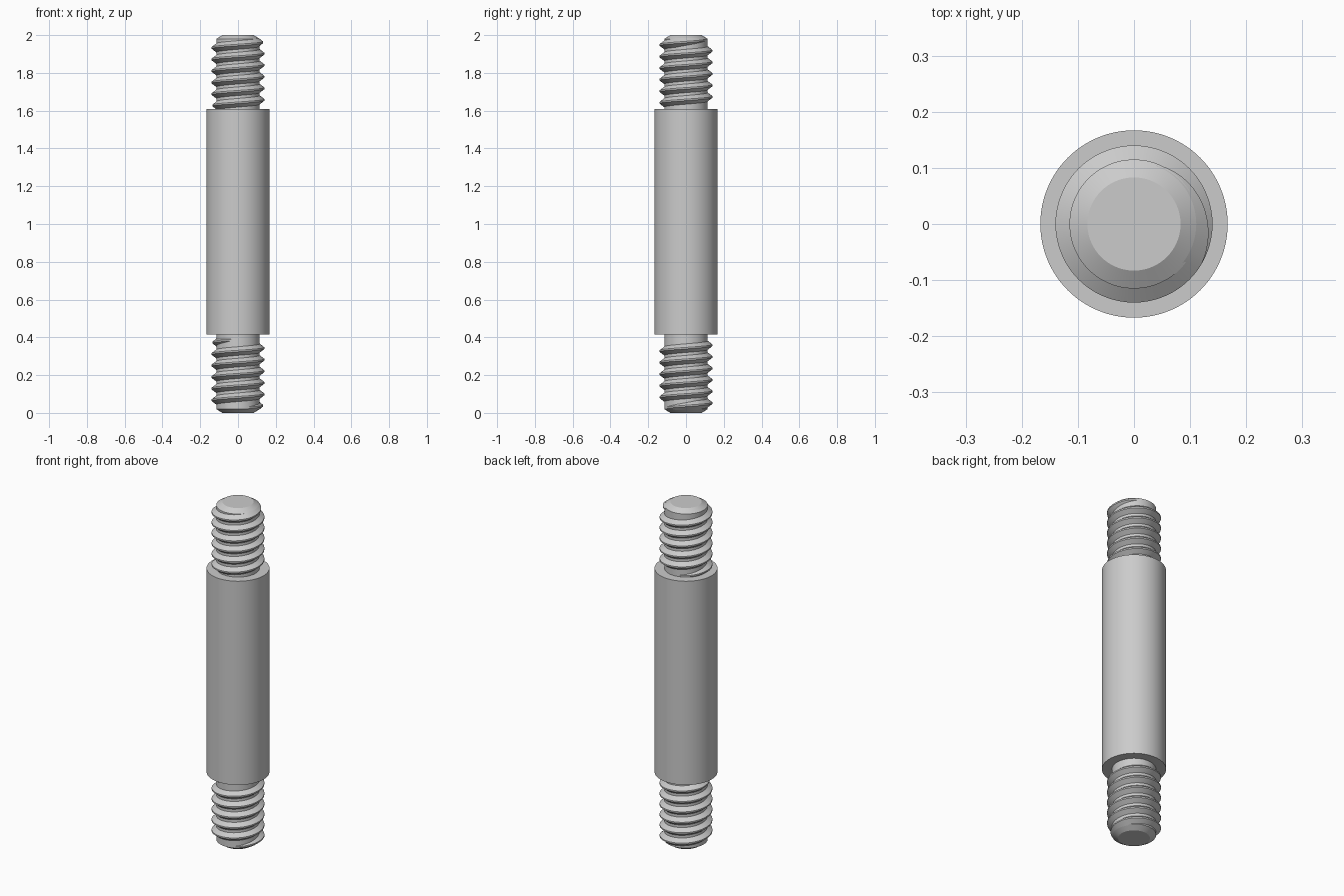
import bpy, bmesh, math

cube = bpy.data.objects.get("Cube")
if cube:
    bpy.data.objects.remove(cube, do_unlink=True)

HEIGHT = 2.0
CORE_R, TIP_R, CREST_R, SLEEVE_R = 0.115, 0.083, 0.14, 0.167
SLEEVE_Z = (0.415, 1.61)
SIDES = 96

steel = bpy.data.materials.new("steel grey")
steel.use_nodes = True
colour = (0.6, 0.6, 0.6, 1)
steel.diffuse_color = colour
steel.node_tree.nodes["Principled BSDF"].inputs["Base Color"].default_value = colour


def finish(name, bm):
    """Turn a bmesh into a smooth-shaded object with sharp edges kept."""
    bmesh.ops.recalc_face_normals(bm, faces=bm.faces)
    mesh = bpy.data.meshes.new(name)
    bm.to_mesh(mesh)
    bm.free()
    mesh.materials.append(steel)
    obj = bpy.data.objects.new(name, mesh)
    bpy.context.collection.objects.link(obj)
    bpy.ops.object.select_all(action="DESELECT")
    obj.select_set(True)
    bpy.context.view_layer.objects.active = obj
    bpy.ops.object.shade_smooth_by_angle(angle=math.radians(30))
    return obj


def bridge(bm, a, b):
    for i in range(len(a)):
        j = (i + 1) % len(a)
        bm.faces.new((a[i], a[j], b[j], b[i]))


def lathe(name, profile):
    """Solid of revolution from (radius, height) pairs."""
    bm = bmesh.new()
    rings = []
    for r, z in profile:
        angles = [math.tau * i / SIDES for i in range(SIDES)]
        rings.append([bm.verts.new((r * math.cos(a), r * math.sin(a), z)) for a in angles])
    for lower, upper in zip(rings, rings[1:]):
        bridge(bm, lower, upper)
    bm.faces.new(rings[0])
    bm.faces.new(rings[-1])
    return finish(name, bm)


def thread(name, start, end, z_start, z_end, fade):
    """Right-handed ridge that fades into the core at both ends."""
    bm = bmesh.new()
    steps = round((end - start) / math.tau * 72)
    previous = first = None
    for i in range(steps + 1):
        t = i / steps
        a = start + (end - start) * t
        z = z_start + (z_end - z_start) * t
        grow = min(1, (a - start) / fade, (end - a) / fade)
        crest = CORE_R - 0.002 + (CREST_R - CORE_R + 0.002) * grow
        root = CORE_R - 0.004
        base = 0.008 + 0.018 * grow
        section = [(root, -base), (crest, -0.004), (crest, 0.004), (root, base)]
        ring = [bm.verts.new((r * math.cos(a), r * math.sin(a), z + h)) for r, h in section]
        if previous:
            bridge(bm, previous, ring)
        first = first or ring
        previous = ring
    bm.faces.new(first)
    bm.faces.new(previous)
    return finish(name, bm)


# Core rod with chamfered tips
lathe("core_rod", [(TIP_R, 0), (CORE_R, 0.02), (CORE_R, HEIGHT - 0.02), (TIP_R, HEIGHT)])

# Plain sleeve around the middle
lathe("sleeve", [(SLEEVE_R, z) for z in SLEEVE_Z])

# Upper thread, and the same thread turned end for end below
upper = thread("upper_thread", math.radians(100), math.radians(70 + 6 * 360),
               SLEEVE_Z[1] + 0.003, 1.975, math.radians(100))
lower = upper.copy()
lower.name = "lower_thread"
bpy.context.collection.objects.link(lower)
lower.rotation_euler = (math.pi, 0, 0)
lower.location.z = HEIGHT
